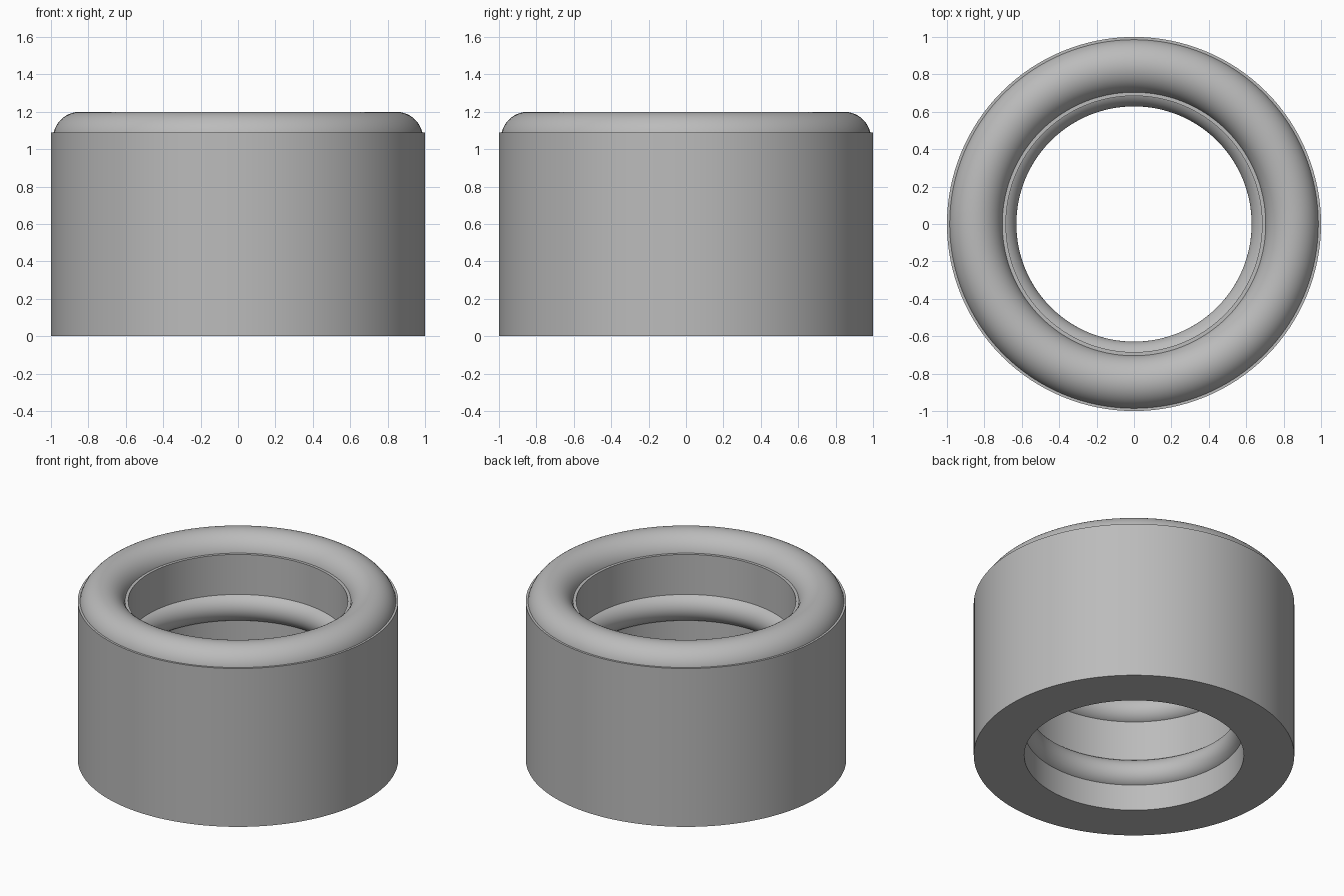
import bpy
import bmesh
from math import pi

cube = bpy.data.objects.get("Cube")
if cube:
    bpy.data.objects.remove(cube, do_unlink=True)

grey = bpy.data.materials.new("plain_grey")
grey.use_nodes = True
colour = (0.5, 0.5, 0.5, 1)
grey.diffuse_color = colour
grey.node_tree.nodes["Principled BSDF"].inputs["Base Color"].default_value = colour

SEGMENTS = 128
OUTER, BORE, HEIGHT = 1.0, 0.685, 1.09


def finish(obj, name):
    obj.name = name
    obj.data.materials.append(grey)
    bpy.ops.object.select_all(action='DESELECT')
    obj.select_set(True)
    bpy.context.view_layer.objects.active = obj
    bpy.ops.object.shade_smooth_by_angle()


def ring(name, radius, thickness, z):
    bpy.ops.mesh.primitive_torus_add(
        location=(0, 0, z), major_radius=radius, minor_radius=thickness,
        major_segments=SEGMENTS, minor_segments=48)
    finish(bpy.context.object, name)


# Hollow cylinder: a closed rectangular section spun about z
bm = bmesh.new()
section = [(BORE, 0), (OUTER, 0), (OUTER, HEIGHT), (BORE, HEIGHT)]
verts = [bm.verts.new((r, 0, z)) for r, z in section]
edges = [bm.edges.new((verts[i - 1], verts[i])) for i in range(len(verts))]
bmesh.ops.spin(bm, geom=verts + edges, axis=(0, 0, 1), cent=(0, 0, 0),
               angle=2 * pi, steps=SEGMENTS)
bmesh.ops.remove_doubles(bm, verts=bm.verts, dist=0.0001)
bmesh.ops.recalc_face_normals(bm, faces=bm.faces)
mesh = bpy.data.meshes.new("body")
bm.to_mesh(mesh)
bm.free()
body = bpy.data.objects.new("body", mesh)
bpy.context.collection.objects.link(body)
finish(body, "body")

# Rounded rim on top and two seals bulging into the bore
ring("top_rim", 0.845, 0.145, 1.055)
ring("upper_seal", 0.729, 0.1, 0.725)
ring("lower_seal", 0.729, 0.1, 0.27)
